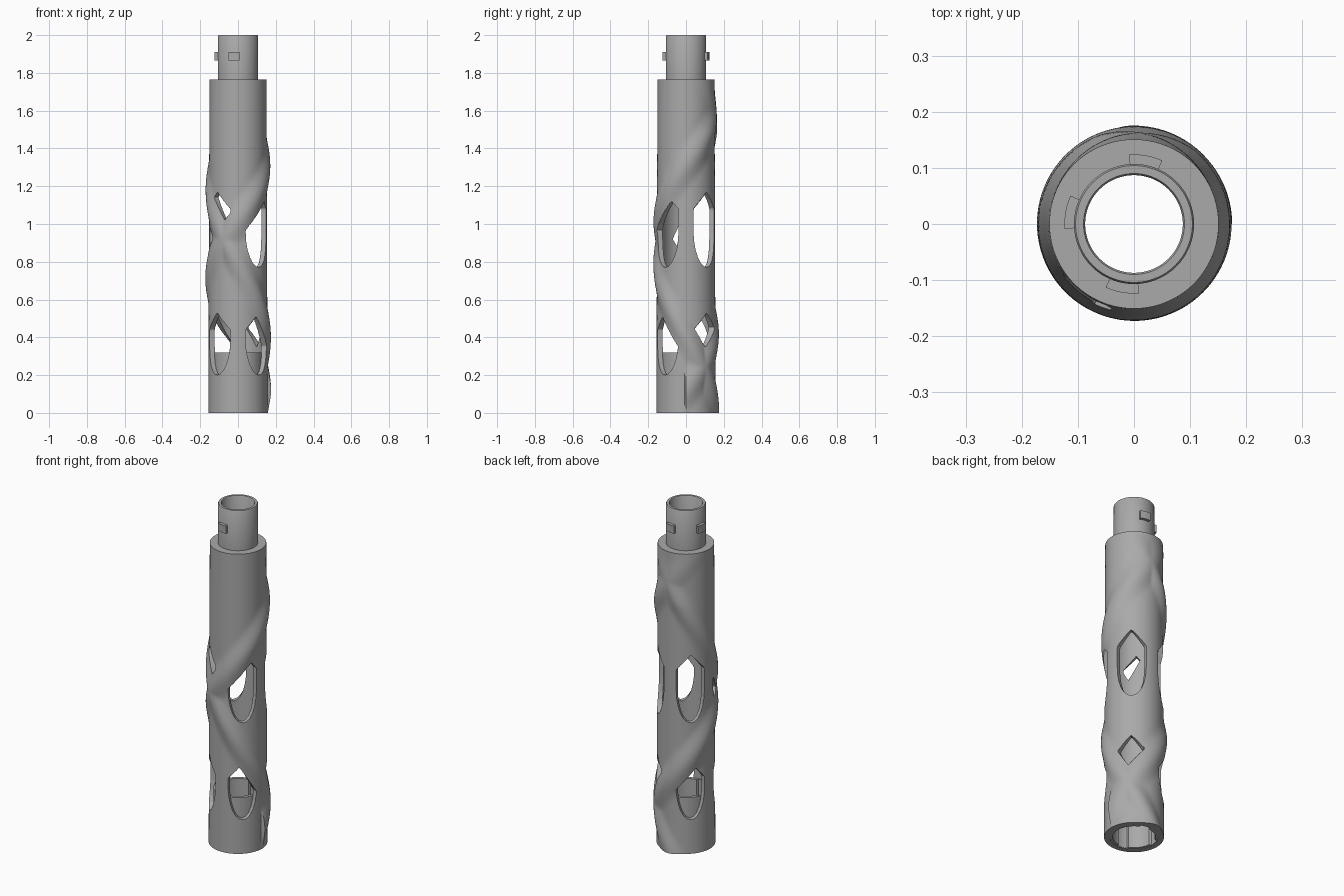
import bpy, bmesh, math

SEG = 128

old = bpy.data.objects.get("Cube")
if old:
    bpy.data.objects.remove(old, do_unlink=True)

# One plain grey for every part
grey = bpy.data.materials.new("plain grey")
grey.use_nodes = True
grey.diffuse_color = (0.4, 0.4, 0.4, 1)
for node in grey.node_tree.nodes:
    if node.type == 'BSDF_PRINCIPLED':
        node.inputs["Base Color"].default_value = grey.diffuse_color
        node.inputs["Roughness"].default_value = 0.6


def finish(name, bm):
    bmesh.ops.recalc_face_normals(bm, faces=bm.faces)
    mesh = bpy.data.meshes.new(name)
    bm.to_mesh(mesh)
    bm.free()
    mesh.materials.append(grey)
    obj = bpy.data.objects.new(name, mesh)
    bpy.context.collection.objects.link(obj)
    return obj


def polar(r, deg, z):
    a = math.radians(deg)
    return (r * math.cos(a), r * math.sin(a), z)


def smooth(obj):
    bpy.ops.object.select_all(action='DESELECT')
    obj.select_set(True)
    bpy.context.view_layer.objects.active = obj
    bpy.ops.object.shade_smooth_by_angle(angle=math.radians(32))


def lathe(name, rings):
    """Closed ring-shaped solid; each ring is (radius or radius function, z)."""
    bm = bmesh.new()
    grid = []
    for r, z in rings:
        row = []
        for i in range(SEG):
            deg = 360 * i / SEG
            row.append(bm.verts.new(polar(r(deg, z) if callable(r) else r, deg, z)))
        grid.append(row)
    for j in range(len(grid)):
        a, b = grid[j], grid[(j + 1) % len(grid)]
        for i in range(SEG):
            k = (i + 1) % SEG
            bm.faces.new((a[i], a[k], b[k], b[i]))
    return finish(name, bm)


# Two opposing helical ridges: height of each at an unwrapped angle
def helix_a(deg):
    return 1.31 + 0.0033 * deg


def helix_b(deg):
    return 1.18 - 0.00433 * (deg - 180)


HELICES = [(lambda d, f=f, k=k: f(d + 360 * k), gap)
           for f, gap in ((helix_a, 0.095), (helix_b, 0.115)) for k in (-1, 0, 1)]


def outer_radius(deg, z):
    bump = 0
    for line, gap in HELICES:
        # angles wrap, so each helix is tested on three turns
        off = abs(z - line(deg)) / 0.15
        if off < 1:
            bump = max(bump, math.cos(off * math.pi / 2) ** 2)
    fade = min(1, max(0, (1.77 - z) / 0.3))
    return 0.157 - 0.0035 * z + 0.0185 * bump * fade


# Tube body with shoulder, connector and hollow core
TOP = 1.765
rings = [(outer_radius, TOP * i / 120) for i in range(121)]
rings += [(0.107, TOP), (0.107, 1.995), (0.104, 2.0), (0.090, 2.0), (0.087, 1.995),
          (0.087, 1.70), (0.128, 1.64), (0.128, 0.9), (0.128, 0)]
body = lathe("tube_body", rings)


def densify(poly, n=6):
    out = []
    for i, p in enumerate(poly):
        q = poly[(i + 1) % len(poly)]
        out += [(p[0] + (q[0] - p[0]) * k / n, p[1] + (q[1] - p[1]) * k / n) for k in range(n)]
    return out


def round_corners(poly):
    out = []
    for i, p in enumerate(poly):
        q = poly[(i + 1) % len(poly)]
        for t in (0.25, 0.75):
            out.append((p[0] + (q[0] - p[0]) * t, p[1] + (q[1] - p[1]) * t))
    return out


def clip(poly, side):
    """Keep the part of a convex outline where side(point) is positive."""
    out = []
    for i, p in enumerate(poly):
        q = poly[(i + 1) % len(poly)]
        a, b = side(p), side(q)
        if a > 0:
            out.append(p)
        if a * b < 0:
            t = a / (a - b)
            out.append((p[0] + (q[0] - p[0]) * t, p[1] + (q[1] - p[1]) * t))
    return out


def area(poly):
    return abs(sum(p[0] * q[1] - q[0] * p[1]
                   for p, q in zip(poly, poly[1:] + poly[:1]))) / 2


def add_prism(bm, poly, r_in, r_out):
    """Wrap an (angle, height) outline round the axis and extrude it radially."""
    cd = sum(p[0] for p in poly) / len(poly)
    cz = sum(p[1] for p in poly) / len(poly)
    loops = [[bm.verts.new(polar(r, d, z)) for d, z in poly] for r in (r_in, r_out)]
    hubs = [bm.verts.new(polar(r, cd, cz)) for r in (r_in, r_out)]
    n = len(poly)
    for i in range(n):
        k = (i + 1) % n
        bm.faces.new((loops[0][i], loops[0][k], loops[1][k], loops[1][i]))
        for ring, hub in zip(loops, hubs):
            bm.faces.new((ring[i], ring[k], hub))


def window(deg, low, high):
    """Pointed top, straight sides and an elliptical bottom."""
    half = 30
    mid = low + 0.19
    pts = [(deg + half, high - 0.09), (deg, high), (deg - half, high - 0.09)]
    for i in range(13):
        a = math.pi + math.pi * i / 12
        pts.append((deg + half * math.cos(a), mid + (mid - low) * math.sin(a)))
    return pts


# Window openings, interrupted wherever a ridge passes
bm = bmesh.new()
for deg in (45, 135, 225, 315):
    for low, high in ((0.20, 0.53), (0.77, 1.17)):
        pieces = [window(deg, low, high)]
        for line, gap in HELICES:
            split = []
            for piece in pieces:
                split.append(clip(piece, lambda p: p[1] - line(p[0]) - gap))
                split.append(clip(piece, lambda p: line(p[0]) - gap - p[1]))
            pieces = [s for s in split if len(s) > 2 and area(s) > 0.4]
        for piece in pieces:
            add_prism(bm, round_corners(densify(piece)), 0.08, 0.3)
cutter = finish("window_cutter", bm)
cutter.hide_render = True

mod = body.modifiers.new("windows", 'BOOLEAN')
mod.operation = 'DIFFERENCE'
mod.solver = 'EXACT'
mod.object = cutter
smooth(body)
bpy.ops.object.modifier_apply(modifier=mod.name)
bpy.data.objects.remove(cutter, do_unlink=True)
smooth(body)

# Inner socket sleeve with three locking grooves
TABS = (80, 170, 260)


def socket_radius(deg, z):
    return 0.125 if any(abs(deg - t) < 15 for t in TABS) else 0.112


smooth(lathe("socket_sleeve", [(0.131, 0.002), (0.131, 0.32),
                               (socket_radius, 0.32), (socket_radius, 0.002)]))

# Locking tabs on the connector
for n, deg in enumerate(TABS):
    bm = bmesh.new()
    outline = [(deg - 14, 1.865), (deg + 14, 1.865), (deg + 14, 1.91), (deg - 14, 1.91)]
    add_prism(bm, densify(outline), 0.1, 0.124)
    smooth(finish("locking_tab_%d" % (n + 1), bm))
